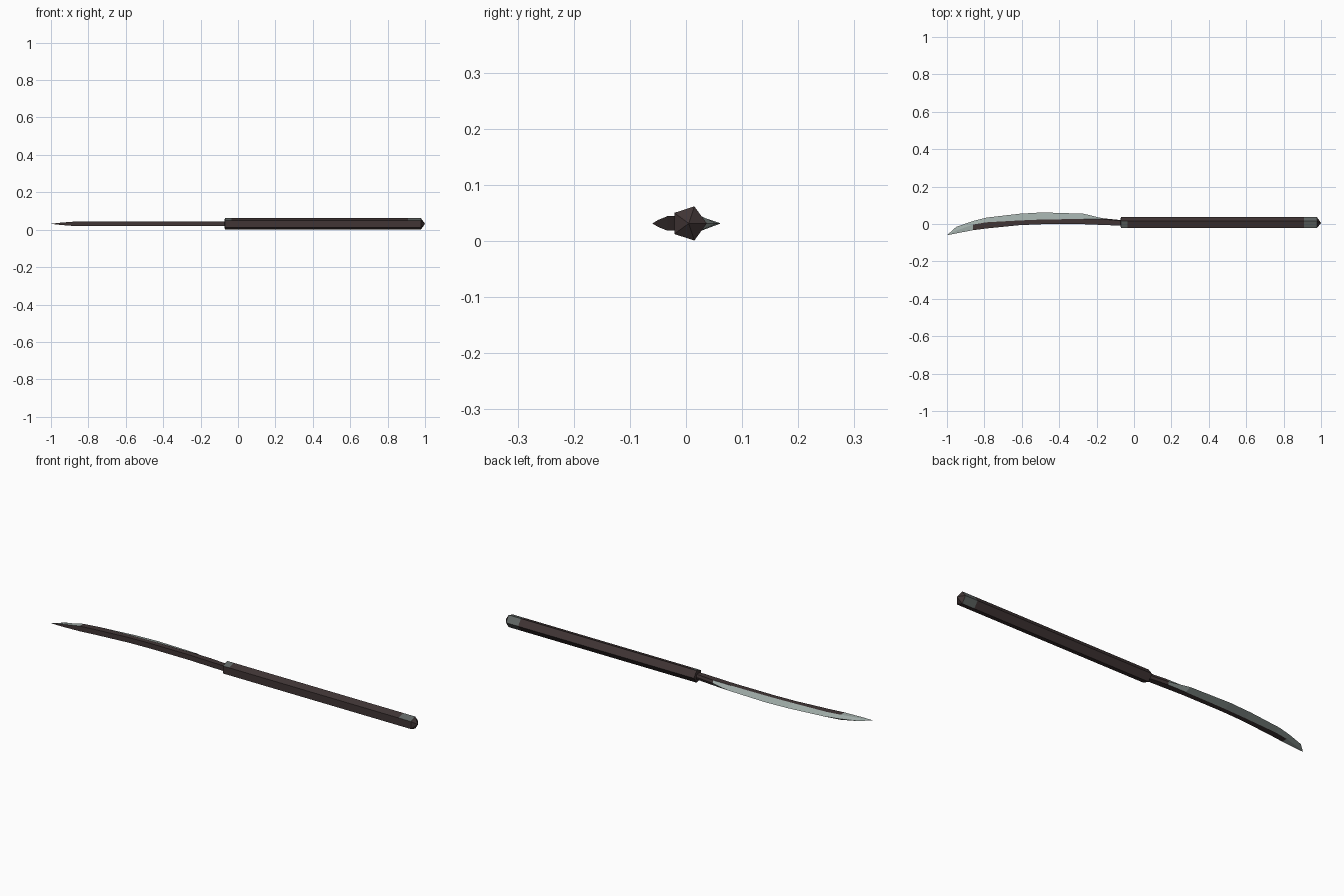
import bpy, bmesh, math

if "Cube" in bpy.data.objects:
    bpy.data.objects.remove(bpy.data.objects["Cube"])


def material(name, rgb):
    m = bpy.data.materials.new(name)
    m.diffuse_color = (*rgb, 1)
    m.use_nodes = True
    m.node_tree.nodes["Principled BSDF"].inputs["Base Color"].default_value = m.diffuse_color
    return m


dark = material("dark wood", (0.052, 0.036, 0.036))
steel = material("pale steel", (0.34, 0.40, 0.38))
worn = material("worn grey", (0.12, 0.135, 0.13))

ZC = 0.0315


def finish(bm, name, mats):
    bmesh.ops.recalc_face_normals(bm, faces=bm.faces)
    me = bpy.data.meshes.new(name)
    bm.to_mesh(me)
    bm.free()
    for m in mats:
        me.materials.append(m)
    ob = bpy.data.objects.new(name, me)
    bpy.context.collection.objects.link(ob)
    return ob


def bridge(bm, a, b):
    n = len(a)
    return [bm.faces.new((a[i], a[(i + 1) % n], b[(i + 1) % n], b[i])) for i in range(n)]


# Five-sided handle with a shallow pointed pommel and worn grey end patches
bm = bmesh.new()
rings = []
for x in (-0.07, -0.035, 0.91, 0.978):
    rings.append([bm.verts.new((x, 0.005 + 0.032 * math.cos(math.tau * k / 5),
                                ZC + 0.032 * math.sin(math.tau * k / 5))) for k in range(5)])
patches = ({1}, set(), {0, 1, 4})
for a, b, marked in zip(rings, rings[1:], patches):
    for k, f in enumerate(bridge(bm, a, b)):
        f.material_index = 1 if k in marked else 0
for ring, x in ((rings[0], -0.075), (rings[-1], 1.0)):
    apex = bm.verts.new((x, 0.005, ZC))
    for k in range(5):
        bm.faces.new((ring[k], ring[(k + 1) % 5], apex))
finish(bm, "handle", [dark, worn])

# Curved blade: x, spine y, bevel line y, cutting edge y, half thickness
stations = [
    (-0.04, -0.010, 0.014, 0.018, 0.013),
    (-0.17, -0.005, 0.026, 0.031, 0.013),
    (-0.27, -0.001, 0.027, 0.055, 0.013),
    (-0.49, -0.001, 0.024, 0.062, 0.013),
    (-0.61, -0.006, 0.019, 0.055, 0.013),
    (-0.79, -0.024, 0.009, 0.034, 0.013),
    (-0.86, -0.033, -0.003, 0.016, 0.013),
    (-0.95, -0.050, -0.035, -0.015, 0.006),
]
bm = bmesh.new()
rings = []
for x, spine, bevel, edge, h in stations:
    rings.append([bm.verts.new((x, y, ZC + z)) for y, z in
                  ((spine, -h), (bevel, -h), (edge, 0), (bevel, h), (spine, h))])
for i, (a, b) in enumerate(zip(rings, rings[1:])):
    for k, f in enumerate(bridge(bm, a, b)):
        # ground bevel is steel; flats turn to steel near the tip
        if (k in (1, 2) and i > 0) or (k in (0, 3) and i == 6):
            f.material_index = 1
bm.faces.new(rings[0])
tip = bm.verts.new((-1.0, -0.060, ZC))
for k in range(5):
    f = bm.faces.new((rings[-1][k], rings[-1][(k + 1) % 5], tip))
    f.material_index = 0 if k == 4 else 1
finish(bm, "blade", [dark, steel])
